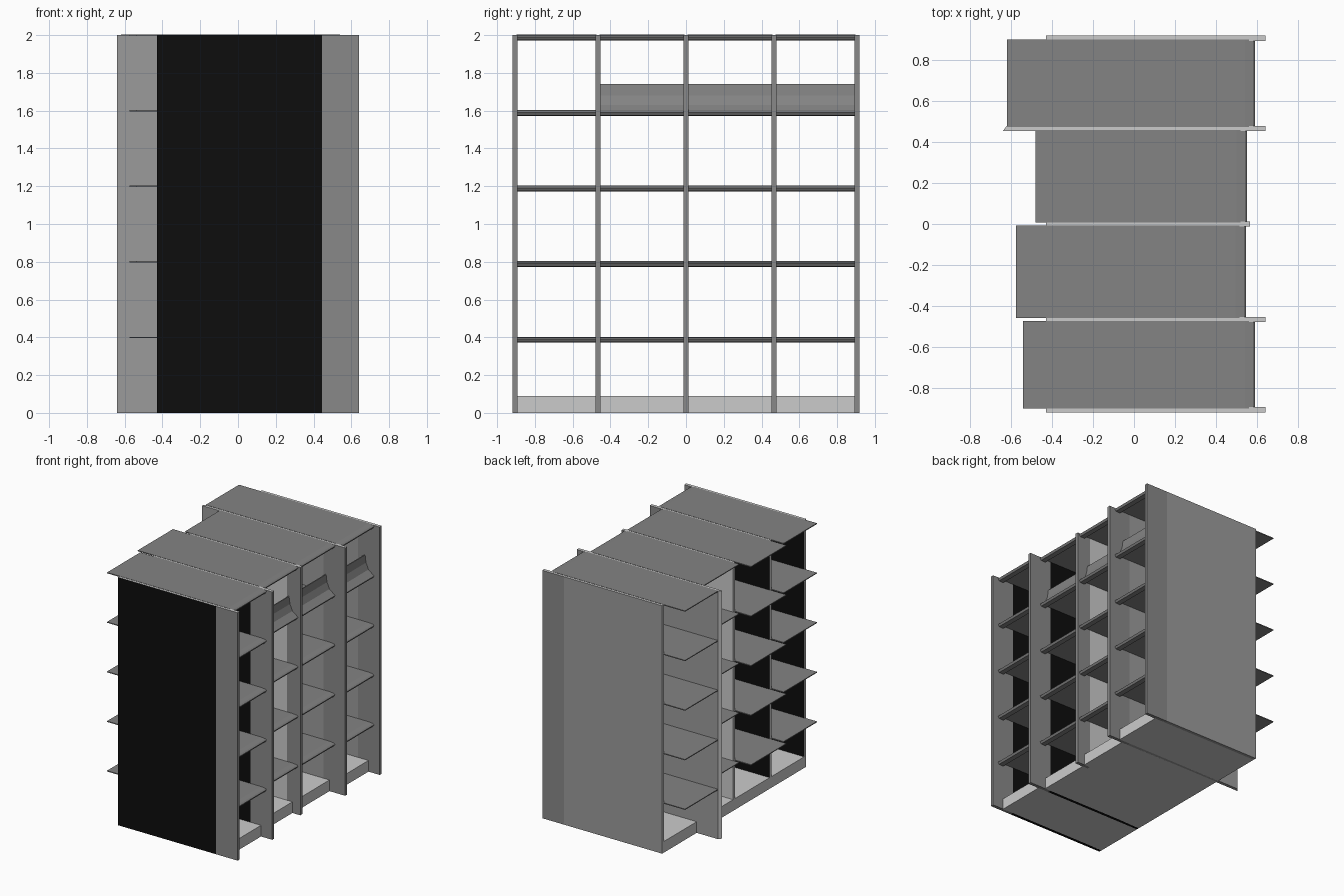
import bpy, bmesh
from mathutils import Vector

if "Cube" in bpy.data.objects:
    bpy.data.objects.remove(bpy.data.objects["Cube"])


def material(name, v):
    m = bpy.data.materials.new(name)
    m.diffuse_color = (v, v, v, 1)
    m.use_nodes = True
    m.node_tree.nodes["Principled BSDF"].inputs["Base Color"].default_value = m.diffuse_color
    return m


LIGHT = material("light_grey", 0.8)
GREY = material("mid_grey", 0.33)
POST = material("post_grey", 0.25)
SHELF = material("shelf_grey", 0.23)
BLACK = material("black", 0.004)


def prism(name, outline, axis, a, b, mat=None, edge_mat=None):
    """Extrude a 2D outline: axis 'y' takes (x, z) points, axis 'z' takes (x, y).
    edge_mat colours the top and rear faces."""
    bm = bmesh.new()

    def put(p, t):
        return (p[0], t, p[1]) if axis == 'y' else (p[0], p[1], t)
    face = bm.faces.new([bm.verts.new(put(p, a)) for p in outline])
    ext = bmesh.ops.extrude_face_region(bm, geom=[face])
    move = Vector((0, b - a, 0)) if axis == 'y' else Vector((0, 0, b - a))
    bmesh.ops.translate(bm, vec=move, verts=[v for v in ext['geom'] if isinstance(v, bmesh.types.BMVert)])
    bmesh.ops.recalc_face_normals(bm, faces=bm.faces)
    if edge_mat:
        for f in bm.faces:
            f.material_index = int(f.normal.z > 0.9 or f.normal.x < -0.5)
    me = bpy.data.meshes.new(name)
    bm.to_mesh(me)
    bm.free()
    for m in (mat, edge_mat):
        if m:
            me.materials.append(m)
    ob = bpy.data.objects.new(name, me)
    bpy.context.collection.objects.link(ob)
    return ob


def box(name, x0, x1, y0, y1, z0, z1, *mats):
    return prism(name, [(x0, y0), (x1, y0), (x1, y1), (x0, y1)], 'z', z0, z1, *mats)


BACK, BEND = -0.43, 0.445
T = 0.013  # half thickness of the uprights

# Upright dividers (panel plus front post): y centre, front x, panel colour
for i, (y, front, mat) in enumerate([(-0.905, 0.64, BLACK), (-0.465, 0.64, BLACK), (0, 0.565, LIGHT),
                                     (0.465, 0.64, GREY), (0.905, 0.64, GREY)]):
    if i == 3:  # long divider with a tapered rear end
        prism("long_divider", [(-0.64, y - T), (BEND, y - T), (BEND, y + T), (-0.62, y + T)],
              'z', 0, 2, mat, LIGHT)
    else:
        box(f"divider_{i}", BACK, BEND, y - T, y + T, 0, 2, mat, LIGHT)
    box(f"front_post_{i}", BEND, front, y - T, y + T, 0, 2, POST, LIGHT)

# Bays: y start, y end, rear x, front x
bays = [(-0.898, -0.473, -0.54, 0.59), (-0.457, -0.008, -0.575, 0.545),
        (0.008, 0.457, -0.48, 0.55), (0.473, 0.898, -0.62, 0.59)]

for i, (y0, y1, rear, front) in enumerate(bays):
    # Plinth
    box(f"plinth_{i}", BACK, front - 0.05, y0, y1, 0, 0.09, LIGHT)
    # Shelves: thin sheet with a folded front edge
    for level in range(1, 6):
        z = 2.002 if level == 5 else 0.4 * level + 0.003
        profile = [(rear, z), (front - 0.05, z), (front - 0.01, z - 0.004), (front, z - 0.012),
                   (front - 0.01, z - 0.028), (front - 0.05, z - 0.03),
                   (front - 0.06, z - 0.009), (rear, z - 0.007)]
        # the top shelf laps slightly over the dividers
        prism(f"shelf_{i}_{level}", profile, 'y', y0, y1, SHELF)
    # Curved display stop on the fourth shelf
    if i > 0:
        stop = [(front - 0.01, 1.60), (front - 0.05, 1.63), (front - 0.072, 1.68), (front - 0.08, 1.74),
                (front - 0.088, 1.74), (front - 0.082, 1.68), (front - 0.06, 1.62), (front - 0.04, 1.60)]
        prism(f"display_stop_{i}", stop, 'y', y0, y1, SHELF)
